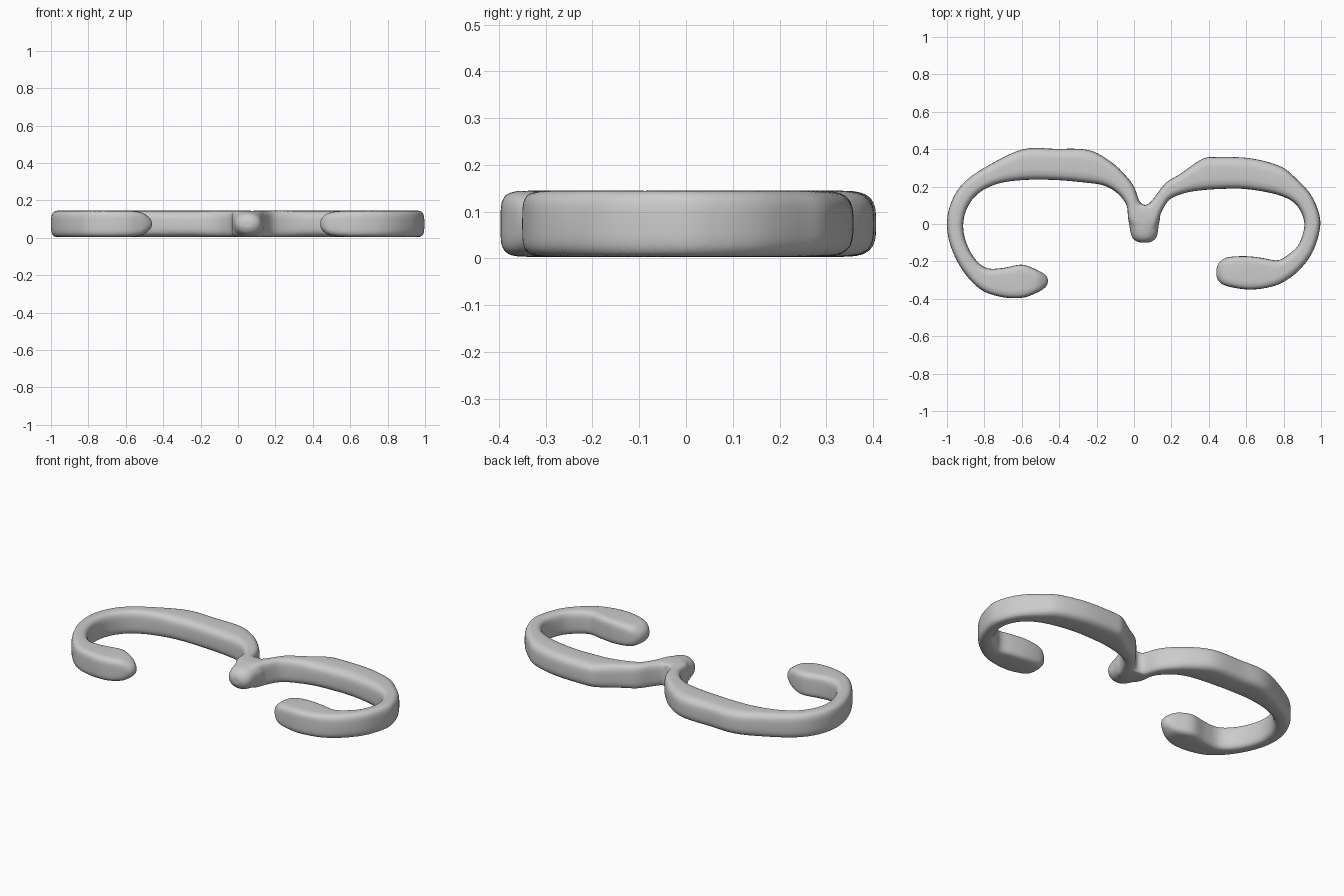
import bpy, bmesh, math
from mathutils import Vector

if "Cube" in bpy.data.objects:
    bpy.data.objects.remove(bpy.data.objects["Cube"])

ZMID, HALF = 0.074, 0.071   # mid height and half thickness
SIDES, STEPS = 28, 6


def catmull(p, i, t):
    a, b, c, d = (p[min(max(i + k, 0), len(p) - 1)] for k in (-1, 0, 1, 2))
    return 0.5 * (2 * b + (c - a) * t + (2 * a - 5 * b + 4 * c - d) * t * t
                  + (3 * b - a - 3 * c + d) * t ** 3)


def sweep(bm, stations, heights, power):
    """Skin rounded sections between paired outer / inner edge points."""
    pts = []
    for i, s in enumerate(stations):
        h, n = heights[min(i, len(heights) - 1)], power[min(i, len(power) - 1)]
        pts.append(Vector((*s, h, n)))
    rings = []
    samples = [(i, k / STEPS) for i in range(len(pts) - 1) for k in range(STEPS)]
    for i, t in samples + [(len(pts) - 2, 1.0)]:
        ox, oy, ix, iy, h, n = catmull(pts, i, t)
        h = min(max(h, 0.02), 1)
        n = max(n, 2)
        o, q = Vector((ox, oy)), Vector((ix, iy))
        ring = []
        for k in range(SIDES):
            a = 2 * math.pi * k / SIDES
            u = math.copysign(abs(math.cos(a)) ** (2 / n), math.cos(a))
            w = math.copysign(abs(math.sin(a)) ** (2 / n), math.sin(a))
            c = (o + q) / 2 + (o - q) / 2 * u
            ring.append(bm.verts.new((c.x, c.y, ZMID + HALF * h * w)))
        rings.append(ring)
    for r, s in zip(rings, rings[1:]):
        for k in range(SIDES):
            j = (k + 1) % SIDES
            bm.faces.new((r[k], r[j], s[j], s[k]))
    bm.faces.new(rings[0][::-1])
    bm.faces.new(rings[-1])


# Edge pairs from curled tip to centre: outer x, y, inner x, y
left_arm = [
    (-.460, -.32, -.460, -.29), (-.475, -.34, -.475, -.27),
    (-.52, -.368, -.52, -.245), (-.60, -.395, -.60, -.217),
    (-.71, -.39, -.70, -.235), (-.82, -.35, -.79, -.235),
    (-.915, -.25, -.855, -.18), (-.98, -.12, -.90, -.09),
    (-1.0, 0, -.913, 0), (-.98, .11, -.89, .09),
    (-.92, .21, -.83, .165), (-.81, .295, -.73, .215),
    (-.60, .398, -.59, .235), (-.42, .402, -.42, .235),
    (-.24, .395, -.25, .22), (-.12, .33, -.16, .205),
    (-.05, .265, -.09, .165), (0, .20, -.04, .10),
    (.03, .12, -.03, .02), (.06, .10, 0, -.03)]
right_arm = [
    (.440, -.27, .440, -.24), (.448, -.30, .455, -.205),
    (.49, -.33, .50, -.178), (.60, -.35, .60, -.172),
    (.70, -.343, .69, -.182), (.79, -.315, .77, -.194),
    (.88, -.25, .83, -.16), (.955, -.15, .88, -.11),
    (.995, -.02, .91, -.02), (.985, .07, .90, .05),
    (.94, .165, .86, .11), (.86, .25, .80, .145),
    (.78, .31, .71, .17), (.62, .352, .58, .188),
    (.43, .358, .46, .187), (.36, .345, .36, .18),
    (.25, .27, .27, .165), (.17, .22, .19, .13),
    (.115, .15, .145, .06), (.08, .11, .125, .0), (.06, .10, .11, -.03)]
stem = [
    (.03, -.10, .08, -.10), (0, -.085, .11, -.085), (-.015, -.06, .125, -.06),
    (-.025, -.01, .132, -.01), (-.03, .04, .14, .04), (-.02, .10, .13, .10)]

bm = bmesh.new()
for arm in (left_arm, right_arm):
    sweep(bm, arm, [.2, .5, .88, 1], [2, 2.5, 4, 5, 5, 4, 3.5])
sweep(bm, stem, [.3, .65, .85, .97, 1, .95], [2, 2, 2.2, 2.6, 3])
bmesh.ops.recalc_face_normals(bm, faces=bm.faces)
mesh = bpy.data.meshes.new("curled_hook")
bm.to_mesh(mesh)
bm.free()
hook = bpy.data.objects.new("curled_hook", mesh)
bpy.context.collection.objects.link(hook)

# Fuse arms and stem into one smooth skin
rm = hook.modifiers.new("fuse", 'REMESH')
rm.mode = 'VOXEL'
rm.voxel_size = 0.009
rm.use_smooth_shade = True
sm = hook.modifiers.new("soften", 'SMOOTH')
sm.factor, sm.iterations = 0.5, 4
